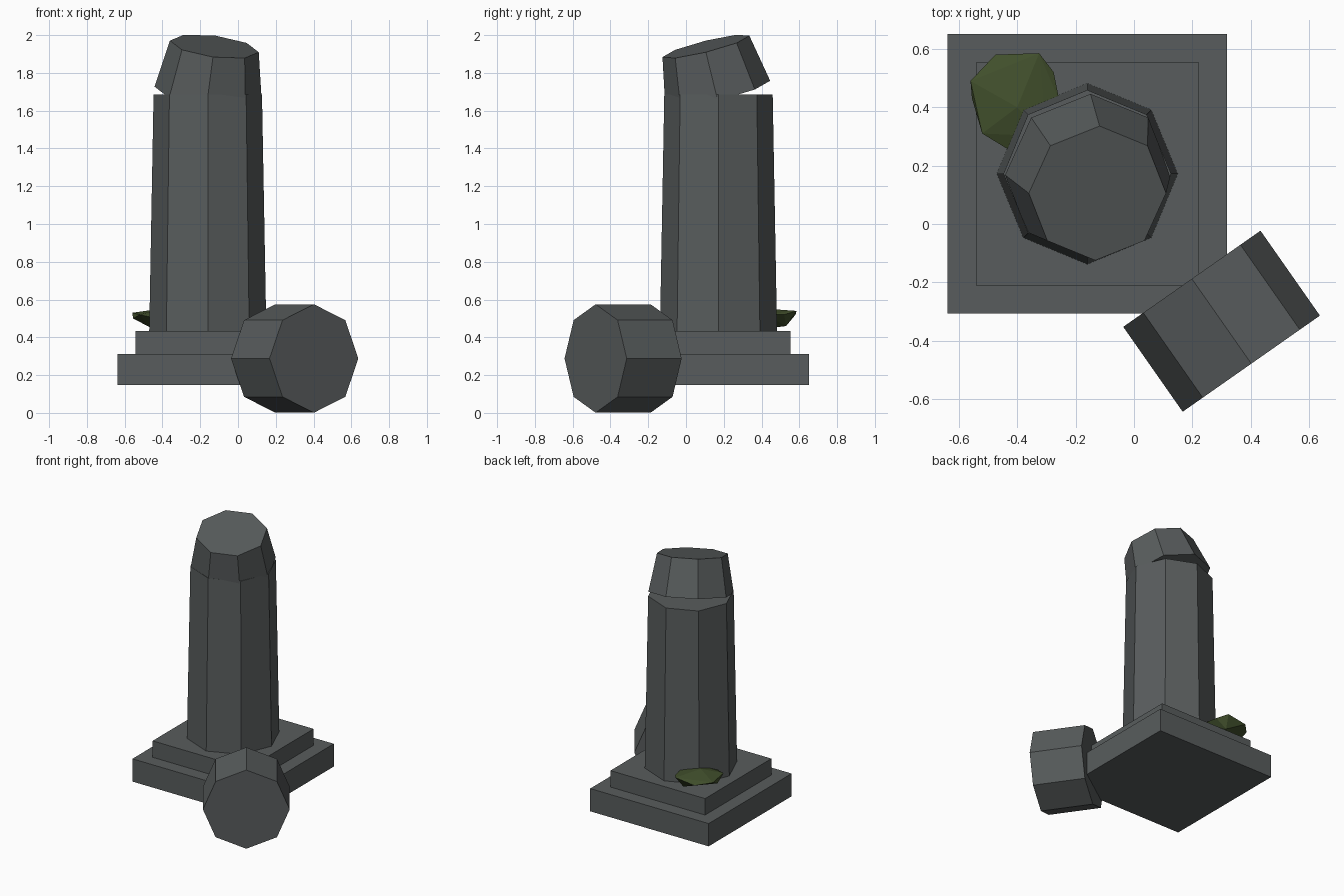
import bpy, bmesh, math
from mathutils import Matrix, Vector

if "Cube" in bpy.data.objects:
    bpy.data.objects.remove(bpy.data.objects["Cube"])


def material(name, rgb):
    m = bpy.data.materials.new(name)
    m.diffuse_color = (*rgb, 1)
    m.use_nodes = True
    m.node_tree.nodes["Principled BSDF"].inputs["Base Color"].default_value = m.diffuse_color
    return m


stone = material("dark stone", (0.098, 0.108, 0.109))
moss_green = material("moss green", (0.055, 0.082, 0.026))


def finish(bm, name, mat):
    bmesh.ops.recalc_face_normals(bm, faces=bm.faces)
    mesh = bpy.data.meshes.new(name)
    bm.to_mesh(mesh)
    bm.free()
    mesh.materials.append(mat)
    obj = bpy.data.objects.new(name, mesh)
    bpy.context.collection.objects.link(obj)
    return obj


def slab(name, size, z0, z1):
    bm = bmesh.new()
    bmesh.ops.create_cube(bm, size=1)
    bmesh.ops.scale(bm, vec=(size, size, z1 - z0), verts=bm.verts)
    bmesh.ops.translate(bm, vec=(CX, CY, (z0 + z1) / 2), verts=bm.verts)
    return finish(bm, name, stone)


def octagon_drum(name, r0, r1, length, centre, rot=Matrix()):
    """Eight-sided frustum about z, corners on the axes, then turned and placed."""
    bm = bmesh.new()
    bmesh.ops.create_cone(bm, cap_ends=True, segments=8, radius1=r0, radius2=r1,
                          depth=length, matrix=Matrix.Translation(centre) @ rot)
    return finish(bm, name, stone)


CX, CY = -0.16, 0.172

# Stepped plinth
slab("plinth_base", 0.956, 0.147, 0.313)
slab("plinth_step", 0.764, 0.313, 0.433)

# Tapered column shaft
octagon_drum("column_shaft", 0.31, 0.287, 1.252, (CX, CY, 1.059))

# Broken top, tilted on the shaft
tilt = Matrix.Rotation(0.13, 4, 'Y') @ Matrix.Rotation(0.243, 4, 'X')
seat = Vector((-0.158, 0.168, 1.69))
octagon_drum("broken_top", 0.286, 0.237, 0.26,
             seat + tilt @ Vector((0, 0, 0.13)), tilt)

# Fallen drum lying beside the plinth
lying = Matrix.Rotation(math.radians(35), 4, 'Z') @ Matrix.Rotation(math.pi / 2, 4, 'X')
octagon_drum("fallen_drum", 0.287, 0.287, 0.355, (0.3, -0.333, 0.288), lying)

# Flat faceted moss clump behind the shaft
bm = bmesh.new()
for p in [(-.56, .49, .53), (-.555, .43, .50), (-.475, .58, .52), (-.325, .585, .54),
          (-.275, .52, .52), (-.255, .42, .52), (-.43, .255, .50), (-.52, .31, .52),
          (-.30, .30, .53), (-.40, .40, .553), (-.40, .42, .445), (-.35, .53, .46),
          (-.47, .38, .455)]:
    bm.verts.new(p)
hull = bmesh.ops.convex_hull(bm, input=bm.verts)
bmesh.ops.delete(bm, geom=[v for v in bm.verts if not v.link_faces], context='VERTS')
finish(bm, "moss_clump", moss_green)
